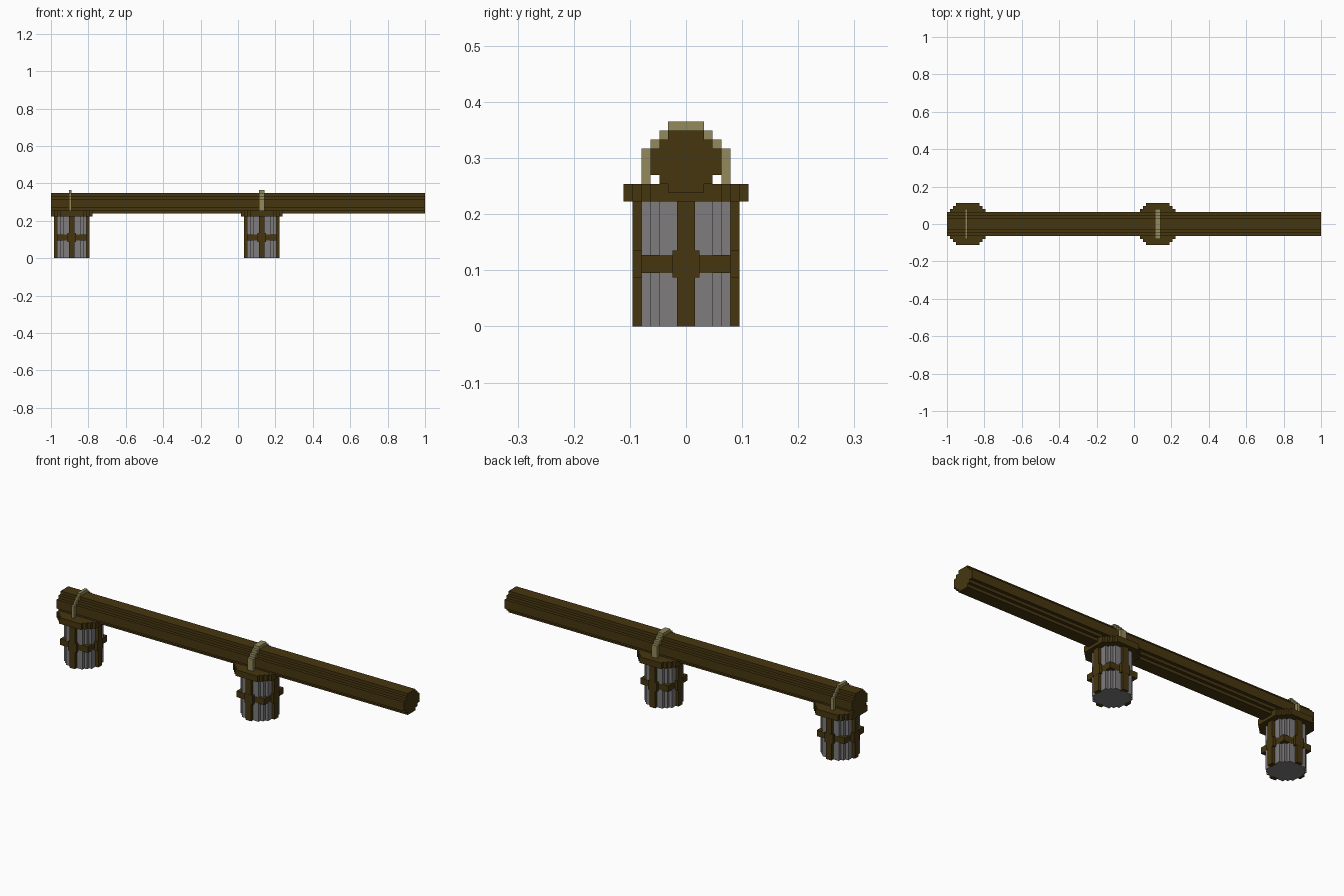
import bpy
import bmesh
from mathutils import Matrix, Vector

V = 2 / 126  # one block unit

if "Cube" in bpy.data.objects:
    bpy.data.objects.remove(bpy.data.objects["Cube"], do_unlink=True)


def material(name, rgb):
    mat = bpy.data.materials.new(name)
    mat.use_nodes = True
    mat.diffuse_color = (*rgb, 1)
    mat.node_tree.nodes["Principled BSDF"].inputs["Base Color"].default_value = (*rgb, 1)
    return mat


BROWN = material("dark brown", (0.061, 0.037, 0.005))
GREY = material("stone grey", (0.21, 0.2, 0.207))
TAN = material("pale tan", (0.29, 0.255, 0.105))


def finish(name, bm, mat):
    bmesh.ops.recalc_face_normals(bm, faces=bm.faces)
    bmesh.ops.scale(bm, vec=(V, V, V), verts=bm.verts)
    mesh = bpy.data.meshes.new(name)
    bm.to_mesh(mesh)
    bm.free()
    mesh.materials.append(mat)
    obj = bpy.data.objects.new(name, mesh)
    bpy.context.collection.objects.link(obj)
    return obj


def add_box(bm, lo, hi):
    lo, hi = Vector(lo), Vector(hi)
    size = hi - lo
    mat = Matrix.Translation((lo + hi) / 2) @ Matrix.Diagonal((*size, 1))
    bmesh.ops.create_cube(bm, size=1, matrix=mat)


def box(name, lo, hi, mat):
    bm = bmesh.new()
    add_box(bm, lo, hi)
    return finish(name, bm, mat)


def stepped(rows):
    """Mirrored outline from (half width, bottom, top) rows."""
    right = [p for w, a, b in rows for p in ((w, a), (w, b))]
    return right + [(-x, y) for x, y in reversed(right)]


def prism(name, outline, place, direction, mat):
    bm = bmesh.new()
    face = bm.faces.new([bm.verts.new(place(a, b)) for a, b in outline])
    out = bmesh.ops.extrude_face_region(bm, geom=[face])
    moved = [v for v in out["geom"] if isinstance(v, bmesh.types.BMVert)]
    bmesh.ops.translate(bm, verts=moved, vec=direction)
    return finish(name, bm, mat)


def round_block(name, rows, cx, z0, z1, mat):
    full = [(w, -b, -a) for w, a, b in reversed(rows)] + rows
    # Merge the two middle rows into one
    n = len(rows)
    full[n - 1:n + 1] = [(rows[0][0], -rows[0][2], rows[0][2])]
    prism(name, stepped(full), lambda a, b: (cx + a, b, z0), (0, 0, z1 - z0), mat)


# Long horizontal log with a stepped round section
log_rows = [(2, 15, 16), (3, 16, 17), (4, 17, 20), (3, 20, 21), (2, 21, 22)]
prism("log_beam", stepped(log_rows), lambda a, b: (-63, a, b), (126, 0, 0), BROWN)


def pillar(side, cx):
    # Stone core and wooden collar
    round_block(side + "_stone_core", [(5, 0, 3), (4, 3, 4), (3, 4, 5)], cx, 0, 14, GREY)
    round_block(side + "_collar", [(7, 0, 4), (6, 4, 5), (5, 5, 6), (4, 6, 7)],
                cx, 14, 16, BROWN)
    # Square band around the middle
    e = 5.02
    box(side + "_band", (cx - e, -e, 6), (cx + e, e, 8), BROWN)
    # Four upright posts, each with a square boss at the band
    bm = bmesh.new()
    for turn in range(4):
        part = bmesh.new()
        add_box(part, (4.5, -1, 0), (6, 1, 14))
        add_box(part, (4.5, -1.5, 5.5), (6.02, 1.5, 8.5))
        rot = Matrix.Translation((cx, 0, 0)) @ Matrix.Rotation(turn * 1.5707963, 4, "Z")
        part.transform(rot)
        tmp = bpy.data.meshes.new("tmp")
        part.to_mesh(tmp)
        part.free()
        bm.from_mesh(tmp)
        bpy.data.meshes.remove(tmp)
    finish(side + "_posts", bm, BROWN)


def strap(name, x0, x1):
    # Arched strap over the log, stepped like its section
    bm = bmesh.new()
    for s in (-1, 1):
        ys = sorted((4 * s, 5 * s))
        add_box(bm, (x0, ys[0], 16), (x1, ys[1], 20))
    for w, z in ((4, 20), (3, 21), (2, 22)):
        add_box(bm, (x0, -w, z), (x1, w, z + 1))
    finish(name, bm, TAN)


pillar("end", -56)
pillar("middle", 8)
strap("end_strap", -57, -56)
strap("middle_strap", 7, 9)
